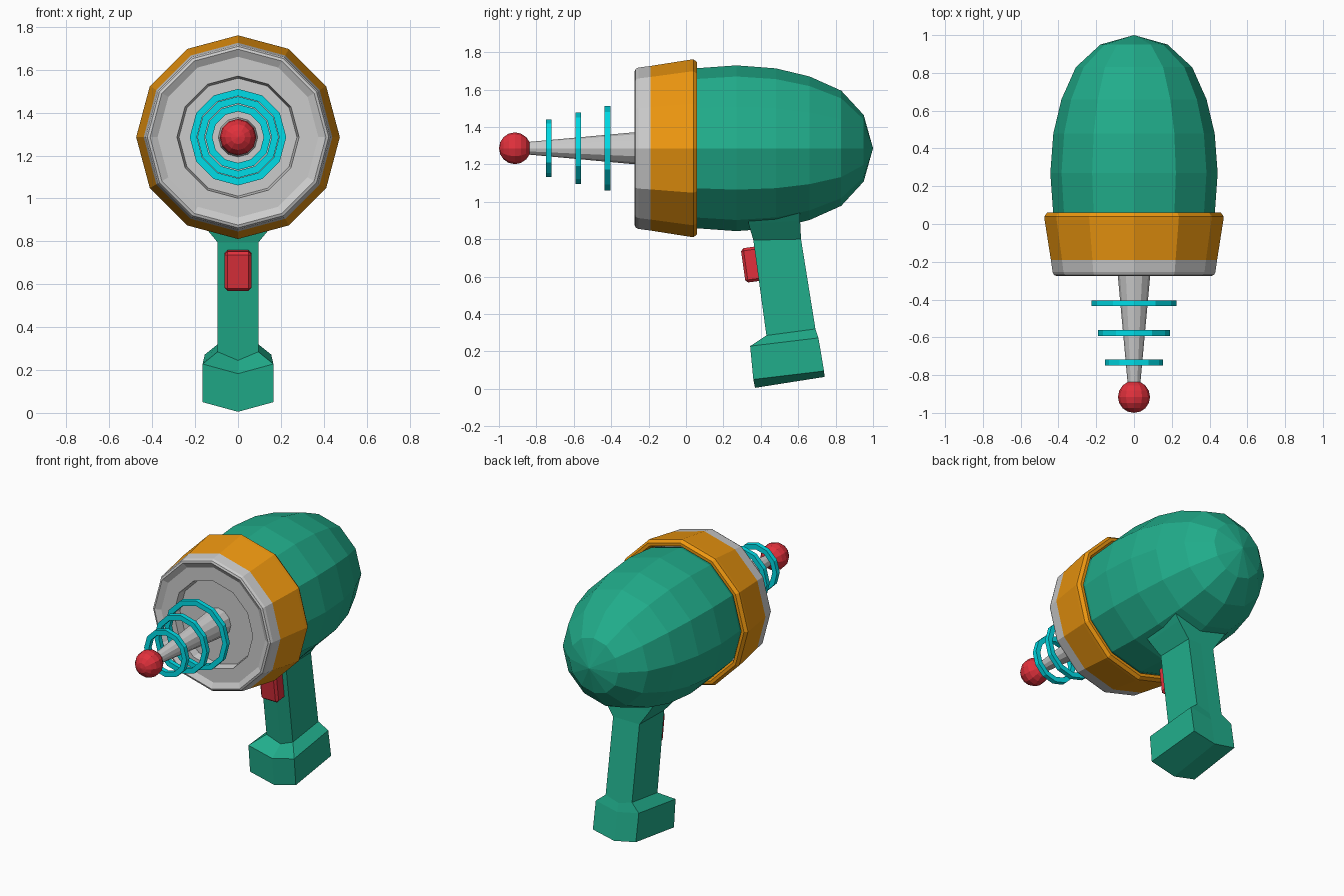
import bpy, bmesh
from math import sin, cos, pi, radians
from mathutils import Matrix

if "Cube" in bpy.data.objects:
    bpy.data.objects.remove(bpy.data.objects["Cube"])

AXIS_Z = 1.286
SIDES = 12


def material(name, rgb):
    m = bpy.data.materials.new(name)
    m.diffuse_color = (*rgb, 1)
    m.use_nodes = True
    m.node_tree.nodes["Principled BSDF"].inputs["Base Color"].default_value = m.diffuse_color
    return m


GREEN = material("green", (0.015, 0.42, 0.26))
ORANGE = material("orange", (0.85, 0.31, 0.005))
RED = material("red", (0.75, 0.03, 0.045))
CYAN = material("cyan", (0.0, 0.72, 0.8))


def finish(bm, name, mat=None):
    bmesh.ops.recalc_face_normals(bm, faces=bm.faces)
    me = bpy.data.meshes.new(name)
    bm.to_mesh(me)
    bm.free()
    ob = bpy.data.objects.new(name, me)
    bpy.context.collection.objects.link(ob)
    if mat:
        me.materials.append(mat)
    return ob


def bridge(bm, loops, closed=False):
    """Skin consecutive vertex loops; a single-vertex loop is a pole."""
    pairs = list(zip(loops, loops[1:]))
    if closed:
        pairs.append((loops[-1], loops[0]))
    for a, b in pairs:
        n = max(len(a), len(b))
        for i in range(n):
            j = (i + 1) % n
            quad = [a[i % len(a)], a[j % len(a)], b[j % len(b)], b[i % len(b)]]
            bm.faces.new(list(dict.fromkeys(quad)))


def lathe(name, profile, mat=None, closed=False):
    """Turn a (radius, y) profile around the barrel axis."""
    bm = bmesh.new()
    loops = []
    for r, y in profile:
        n = SIDES if r > 0 else 1
        loops.append([bm.verts.new((r * sin(2 * pi * k / SIDES), y,
                                    AXIS_Z + r * cos(2 * pi * k / SIDES)))
                      for k in range(n)])
    bridge(bm, loops, closed)
    return finish(bm, name, mat)


# Egg-shaped body
lathe("body", [(0.41, 0.0), (0.428, 0.06), (0.443, 0.27), (0.427, 0.48), (0.384, 0.66),
               (0.308, 0.83), (0.178, 0.95), (0, 1.0)], GREEN)

# Orange collar with a rolled rear lip
lathe("collar", [(0.44, -0.19), (0.473, 0.02), (0.475, 0.04), (0.46, 0.06),
                 (0.44, 0.06), (0.425, 0.035)], ORANGE)

# Grey muzzle plate with a stepped recess
lathe("muzzle_plate", [(0.44, -0.19), (0.431, -0.255), (0.423, -0.27), (0.41, -0.275),
                       (0.375, -0.255), (0.285, -0.255), (0.275, -0.205), (0, -0.205)])

# Tapered antenna, energy rings and tip ball
lathe("antenna", [(0.092, -0.205), (0.033, -0.85)])
for i, (y, r) in enumerate([(-0.42, 0.225), (-0.577, 0.19), (-0.733, 0.153)]):
    lathe(f"energy_ring_{i + 1}", [(r, y - 0.015), (r, y + 0.015),
                                   (r - 0.033, y + 0.015), (r - 0.033, y - 0.015)],
          CYAN, closed=True)
lathe("tip_ball", [(0.085 * sin(pi * k / 8) if 0 < k < 8 else 0,
                    -0.915 - 0.085 * cos(pi * k / 8)) for k in range(9)], RED)

# Handle: loops of (front y, front z, rear y, rear z, front half width, rear half width, sag)
sections = [(0.33, 0.91, 0.61, 0.94, 0.19, 0.19, 0.0),
            (0.335, 0.88, 0.61, 0.90, 0.165, 0.165, 0.0),
            (0.36, 0.795, 0.615, 0.80, 0.095, 0.095, 0.0),
            (0.43, 0.285, 0.692, 0.32, 0.095, 0.095, 0.04),
            (0.343, 0.228, 0.708, 0.272, 0.165, 0.155, 0.045),
            (0.36, 0.05, 0.738, 0.095, 0.165, 0.155, 0.045)]
bm = bmesh.new()
loops = []
for yf, zf, yr, zr, wf, wr, sag in sections:
    s = sag * 0.2
    loops.append([bm.verts.new(p) for p in (
        (-wf, yf, zf), (0, yf + s, zf - sag), (wf, yf, zf),
        (wr, yr, zr), (0, yr + s * 0.3, zr - sag * 0.7), (-wr, yr, zr))])
bridge(bm, loops)
end = loops[-1]
bm.faces.new((end[0], end[1], end[4], end[5]))
bm.faces.new((end[1], end[2], end[3], end[4]))
bm.faces.new(loops[0])
finish(bm, "handle", GREEN)

# Bevelled trigger, leaning with the grip
bm = bmesh.new()
bmesh.ops.create_cube(bm, size=1, matrix=Matrix.Translation((0, 0.355, 0.665))
                      @ Matrix.Rotation(radians(8), 4, 'X')
                      @ Matrix.Diagonal((0.125, 0.10, 0.185, 1)))
bmesh.ops.bevel(bm, geom=bm.edges[:], offset=0.014, segments=1, affect='EDGES')
finish(bm, "trigger", RED)
